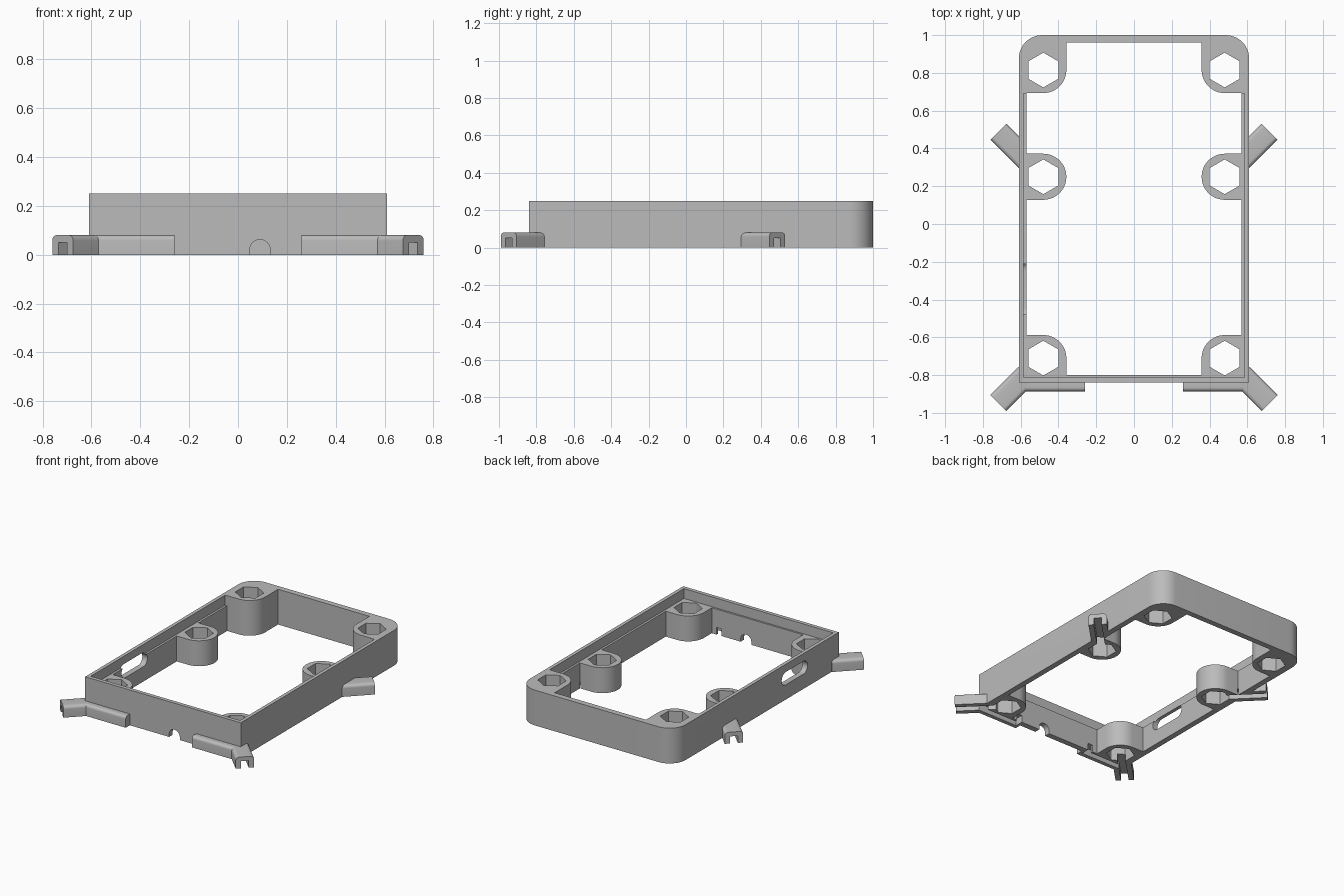
import bpy, bmesh
from math import sin, cos, pi, radians
from mathutils import Matrix, Vector

if "Cube" in bpy.data.objects:
    bpy.data.objects.remove(bpy.data.objects["Cube"])

grey = bpy.data.materials.new("matte grey")
grey.use_nodes = True
grey.diffuse_color = (0.5, 0.5, 0.5, 1)
grey.node_tree.nodes["Principled BSDF"].inputs["Base Color"].default_value = (0.5, 0.5, 0.5, 1)

HEIGHT, LEDGE = 0.25, 0.18       # rim height, height of the inner ledge and low bosses
HALF, FRONT, BACK = 0.61, -0.84, 1.0
WALL = 0.04
BOSS_X, BOSS_R = 0.48, 0.122
BOSS_Y = {"front": -0.71, "middle": 0.25, "back": 0.815}


def arc(cx, cy, r, a0, a1, n=12):
    return [(cx + r * cos(radians(a0 + (a1 - a0) * i / n)),
             cy + r * sin(radians(a0 + (a1 - a0) * i / n))) for i in range(n + 1)]


def rect(x0, x1, y0, y1):
    return [(x0, y0), (x1, y0), (x1, y1), (x0, y1)]


def prism(name, outline, z0, z1, matrix=Matrix()):
    """Extrude a flat outline along local z."""
    bm = bmesh.new()
    face = bm.faces.new([bm.verts.new((x, y, z0)) for x, y in outline])
    ext = bmesh.ops.extrude_face_region(bm, geom=[face])["geom"]
    top = [v for v in ext if isinstance(v, bmesh.types.BMVert)]
    bmesh.ops.translate(bm, verts=top, vec=(0, 0, z1 - z0))
    bm.transform(matrix)
    bmesh.ops.recalc_face_normals(bm, faces=bm.faces)
    mesh = bpy.data.meshes.new(name)
    bm.to_mesh(mesh)
    bm.free()
    mesh.materials.append(grey)
    obj = bpy.data.objects.new(name, mesh)
    bpy.context.collection.objects.link(obj)
    return obj


def bar(name, p, q, outline):
    """Sweep a cross-section (sideways, up) horizontally from p to q."""
    p, q = Vector((*p, 0)), Vector((*q, 0))
    along = (q - p).normalized()
    up = Vector((0, 0, 1))
    turn = Matrix((up.cross(along), up, along)).transposed().to_4x4()
    return prism(name, outline, 0, (q - p).length, Matrix.Translation(p) @ turn)


def domed(width, height, r):
    w = width / 2
    return ([(-w, 0), (w, 0)] + arc(w - r, height - r, r, 0, 90, 6)
            + arc(r - w, height - r, r, 90, 180, 6))


def cutter(obj):
    obj.hide_render = True
    cutters.append(obj)
    return obj


def cut(obj, tools):
    bpy.context.view_layer.objects.active = obj
    for tool in tools:
        mod = obj.modifiers.new("cut", "BOOLEAN")
        mod.operation, mod.solver, mod.object = "DIFFERENCE", "EXACT", tool
        bpy.ops.object.modifier_apply(modifier=mod.name)


cutters, parts = [], []
inner = HALF - WALL

# Outer frame with rounded back corners
R = 0.125
frame = prism("frame", [(-HALF, FRONT), (HALF, FRONT)] + arc(HALF - R, BACK - R, R, 0, 90)
              + arc(R - HALF, BACK - R, R, 90, 180), 0, HEIGHT)
parts.append(frame)
cavity = cutter(prism("cavity_cutter", rect(-inner, inner, FRONT + WALL, BACK - WALL), -0.1, 0.4))
ledge = cutter(prism("ledge_cutter", rect(-inner - 0.015, inner + 0.015, FRONT + 0.027, 0.69),
                     LEDGE, 0.4))

# Long slot in the right wall and small arch in the front wall
facing_x = Matrix(((0, 0, 1, 0), (1, 0, 0, 0), (0, 1, 0, 0), (0, 0, 0, 1)))
slot = cutter(prism("slot_cutter", arc(-0.245, 0.15, 0.045, -90, 90) + arc(-0.445, 0.15, 0.045, 90, 270),
                    -0.7, -0.5, facing_x))
arch = cutter(bar("arch_cutter", (0.09, -0.95), (0.09, -0.75),
                  [(-0.042, -0.05), (0.042, -0.05)] + arc(0, 0.02, 0.042, 0, 180)))
cut(frame, [cavity, ledge, slot, arch])

groove = rect(-0.025, 0.025, -0.05, 0.05)
thin_groove = rect(-0.02, 0.02, -0.05, 0.05)

for s, side in ((1, "left"), (-1, "right")):
    # Screw bosses with hexagonal holes
    bx = BOSS_X - BOSS_R
    outlines = {
        "front": [(inner, FRONT + WALL), (inner, BOSS_Y["front"] + BOSS_R)]
        + arc(BOSS_X, BOSS_Y["front"], BOSS_R, 90, 180) + [(bx, FRONT + WALL)],
        "middle": [(inner, BOSS_Y["middle"] + BOSS_R)]
        + arc(BOSS_X, BOSS_Y["middle"], BOSS_R, 90, 270, 24) + [(inner, BOSS_Y["middle"] - BOSS_R)],
        "back": [(inner, BACK - WALL), (bx, BACK - WALL)]
        + arc(BOSS_X, BOSS_Y["back"], BOSS_R, 180, 270) + [(inner, BOSS_Y["back"] - BOSS_R)],
    }
    bosses = {}
    for place, outline in outlines.items():
        top = HEIGHT if place == "back" else LEDGE
        boss = prism(f"{place}_{side}_boss", [(s * x, y) for x, y in outline], 0, top)
        hexagon = arc(s * BOSS_X, BOSS_Y[place], 0.092, 30, 330, 5)
        cut(boss, [cutter(prism("hex_cutter", hexagon, -0.1, 0.4))])
        bosses[place] = boss
        parts.append(boss)

    # Diagonal cable arms, hollow underneath, leading into the bosses
    for place, start, end in (("front", (0.57, -0.80), (0.718, -0.948)),
                              ("middle", (0.567, 0.337), (0.718, 0.488))):
        p, q = (s * start[0], start[1]), (s * end[0], end[1])
        arm = bar(f"{place}_{side}_arm", p, q, domed(0.12, 0.08, 0.022))
        step = 0.03 if end[1] > 0 else -0.03
        channel = cutter(bar("arm_channel_cutter", (s * BOSS_X, BOSS_Y[place]),
                             (q[0] + s * 0.03, q[1] + step), groove))
        cut(arm, [cavity, channel])
        cut(frame, [channel])
        cut(bosses[place], [channel])
        parts.append(arm)
        if place == "front":
            front_arm = arm

    # Cable cover along the front wall, with its channel turning inward
    cover = bar(f"front_{side}_cover", (s * 0.26, -0.852), (s * 0.585, -0.852),
                domed(0.068, 0.08, 0.02))
    along = cutter(bar("cover_channel_cutter", (s * 0.28, -0.838), (s * 0.62, -0.838), thin_groove))
    turn_in = cutter(bar("inward_channel_cutter", (s * 0.3, -0.858), (s * 0.3, -0.78), thin_groove))
    cut(cover, [along, turn_in, channel])
    cut(frame, [along, turn_in])
    cut(front_arm, [along])
    parts.append(cover)

for obj in cutters:
    bpy.data.objects.remove(obj)

# Smooth the curves, keep the edges crisp
bpy.ops.object.select_all(action="DESELECT")
for obj in parts:
    obj.select_set(True)
bpy.context.view_layer.objects.active = frame
bpy.ops.object.shade_smooth_by_angle(angle=radians(30))
